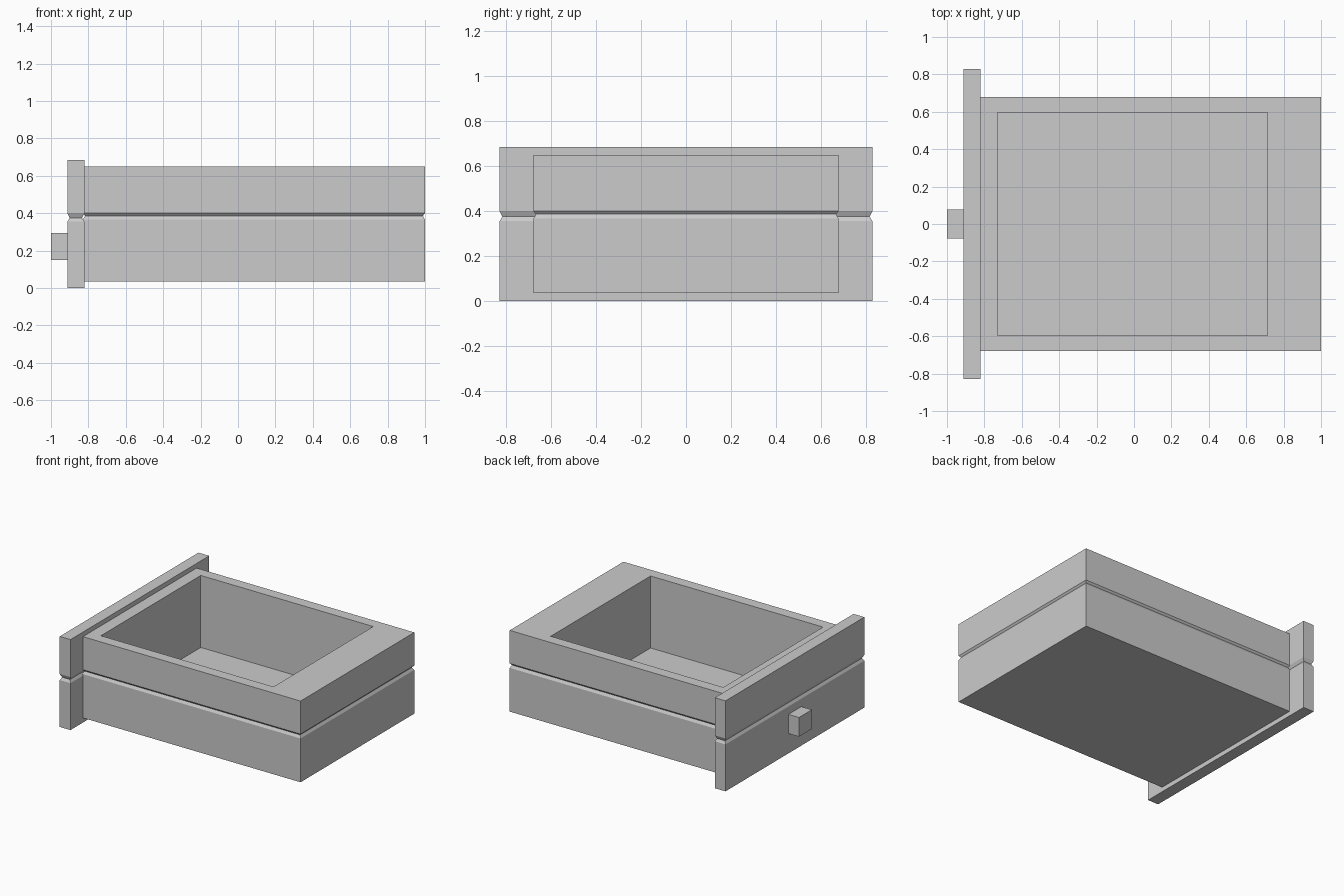
import bpy
import bmesh

cube = bpy.data.objects.get("Cube")
if cube:
    bpy.data.objects.remove(cube, do_unlink=True)

grey = bpy.data.materials.new("plain grey")
grey.use_nodes = True
COLOUR = (0.6, 0.6, 0.6, 1)
grey.diffuse_color = COLOUR
grey.node_tree.nodes["Principled BSDF"].inputs["Base Color"].default_value = COLOUR

GROOVE_DEPTH = 0.012
TOP_LIP, GROOVE, LOW_LIP = 0.4, 0.386, 0.366


def finish(name, bm):
    bmesh.ops.recalc_face_normals(bm, faces=bm.faces)
    mesh = bpy.data.meshes.new(name)
    bm.to_mesh(mesh)
    bm.free()
    mesh.materials.append(grey)
    obj = bpy.data.objects.new(name, mesh)
    bpy.context.collection.objects.link(obj)
    return obj


def ring(bm, x0, x1, y, z):
    """Rectangle of vertices, symmetric in y."""
    return [bm.verts.new((px, py, z)) for px, py in
            ((x0, -y), (x1, -y), (x1, y), (x0, y))]


def bridge(bm, a, b):
    for i in range(len(a)):
        j = (i + 1) % len(a)
        bm.faces.new((a[i], a[j], b[j], b[i]))


def grooved_rings(bm, x0, x1, y, bottom, top, drop):
    """Stacked rectangles with a pinched groove part of the way up."""
    levels = ((bottom, 0), (LOW_LIP - drop, 0), (GROOVE - drop, GROOVE_DEPTH),
              (TOP_LIP, 0), (top, 0))
    rings = [ring(bm, x0 + d, x1 - d, y - d, z) for z, d in levels]
    for a, b in zip(rings, rings[1:]):
        bridge(bm, a, b)
    bm.faces.new(rings[0])
    return rings


# Open drawer box: grooved outside, rim, straight cavity and floor
bm = bmesh.new()
outer = grooved_rings(bm, -0.83, 1.0, 0.68, 0.035, 0.65, 0)
rim = ring(bm, -0.73, 0.715, 0.597, 0.65)
floor = ring(bm, -0.73, 0.715, 0.597, 0.105)
bridge(bm, outer[-1], rim)
bridge(bm, rim, floor)
bm.faces.new(floor)
finish("drawer_box", bm)

# Wide face panel, its groove sitting slightly lower
bm = bmesh.new()
panel = grooved_rings(bm, -0.912, -0.822, 0.83, 0, 0.685, 0.011)
bm.faces.new(panel[-1])
finish("face_panel", bm)

# Square pull knob
bm = bmesh.new()
low = ring(bm, -1.0, -0.905, 0.077, 0.15)
high = ring(bm, -1.0, -0.905, 0.077, 0.295)
bridge(bm, low, high)
bm.faces.new(low)
bm.faces.new(high)
finish("pull_knob", bm)
